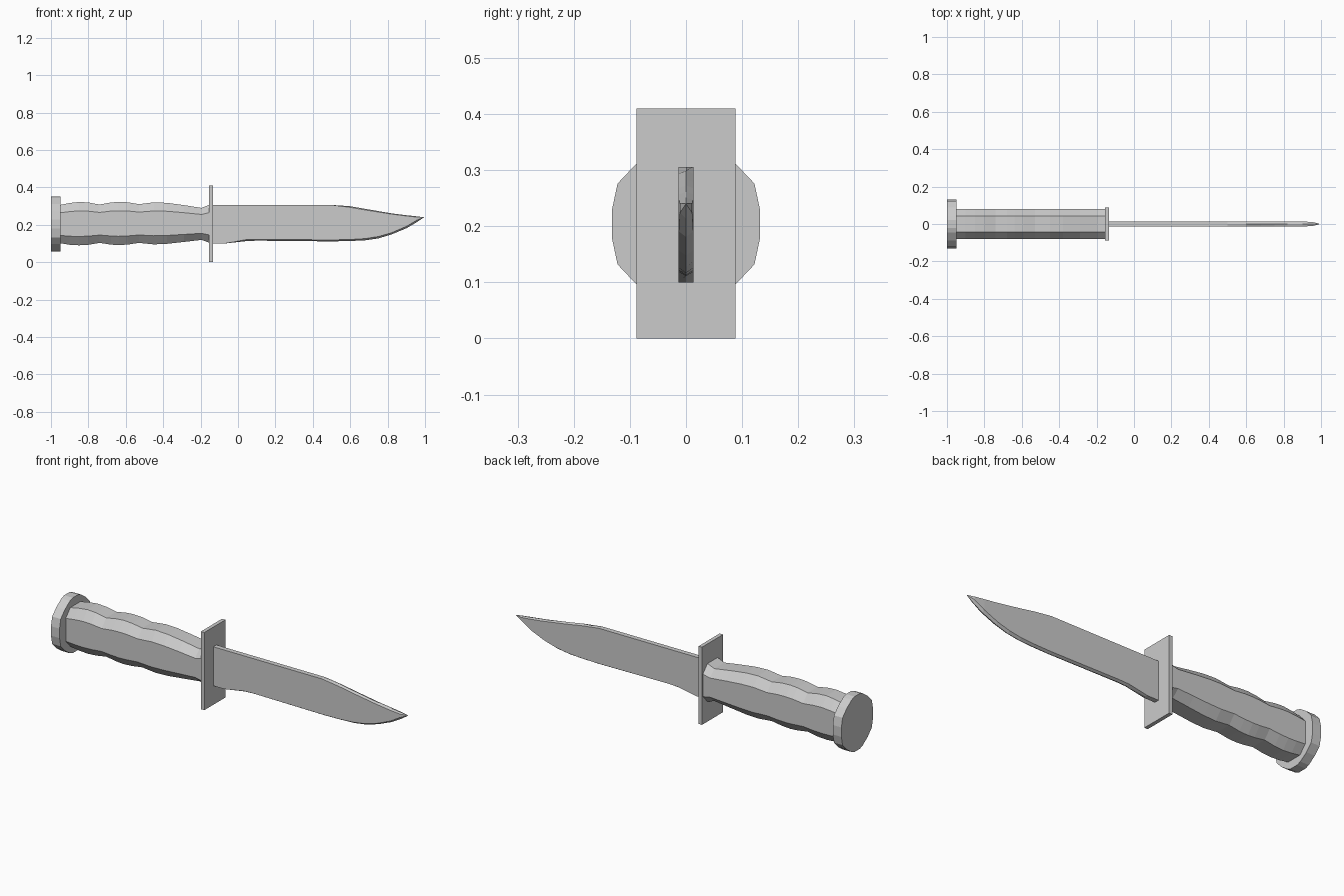
import bpy, bmesh


def loft(name, sections):
    """Skin a list of (x, [(y, z), ...]) rings and cap both ends."""
    bm = bmesh.new()
    rings = [[bm.verts.new((x, y, z)) for y, z in ring] for x, ring in sections]
    n = len(rings[0])
    for a, b in zip(rings, rings[1:]):
        for i in range(n):
            j = (i + 1) % n
            bm.faces.new((a[i], a[j], b[j], b[i]))
    bm.faces.new(rings[0])
    bm.faces.new(rings[-1])
    bmesh.ops.remove_doubles(bm, verts=bm.verts, dist=0.0003)
    bmesh.ops.recalc_face_normals(bm, faces=bm.faces)
    mesh = bpy.data.meshes.new(name)
    bm.to_mesh(mesh)
    bm.free()
    obj = bpy.data.objects.new(name, mesh)
    bpy.context.collection.objects.link(obj)
    return obj


def mirror_ring(quarter, zc):
    """Mirror a quarter outline into a full ring around height zc."""
    half = quarter + [(-y, z) for y, z in reversed(quarter)]
    return [(y, zc + z) for y, z in half] + [(y, zc - z) for y, z in reversed(half)]


# Pommel: many-sided end cap
pommel = mirror_ring([(0.132, 0.025), (0.122, 0.072), (0.088, 0.108),
                      (0.045, 0.138), (0.022, 0.146)], 0.204)
loft("pommel", [(-1.0, pommel), (-0.95, pommel)])

# Grip: eight-sided section with finger waves (x, bottom z, top z)
grip = [(-0.955, 0.102, 0.305), (-0.90, 0.093, 0.316), (-0.85, 0.09, 0.322),
        (-0.80, 0.093, 0.319), (-0.74, 0.103, 0.308), (-0.68, 0.094, 0.319),
        (-0.64, 0.091, 0.322), (-0.59, 0.094, 0.32), (-0.53, 0.103, 0.31),
        (-0.45, 0.095, 0.32), (-0.38, 0.098, 0.317), (-0.29, 0.108, 0.305),
        (-0.195, 0.119, 0.29), (-0.15, 0.103, 0.308)]
sections = []
for x, lo, hi in grip:
    h = (hi - lo) / 2
    sections.append((x, mirror_ring([(0.08, h * 0.59), (0.042, h)], (lo + hi) / 2)))
loft("grip", sections)

# Guard: flat upright plate
guard = mirror_ring([(0.088, 0.205)], 0.205)
loft("guard", [(-0.155, guard), (-0.135, guard)])

# Blade: x, cutting edge, lower bevel, upper bevel, spine, half thickness
T = 0.013
blade = [(-0.145, 0.10, 0.10, 0.306, 0.306, T), (-0.07, 0.10, 0.10, 0.306, 0.306, T),
         (0.04, 0.112, 0.12, 0.306, 0.306, T), (0.10, 0.115, 0.122, 0.306, 0.306, T),
         (0.50, 0.111, 0.119, 0.306, 0.306, T), (0.60, 0.113, 0.121, 0.293, 0.299, T),
         (0.68, 0.117, 0.126, 0.279, 0.285, T), (0.75, 0.127, 0.137, 0.268, 0.273, T),
         (0.82, 0.148, 0.157, 0.257, 0.261, T), (0.90, 0.181, 0.191, 0.247, 0.251, T),
         (0.955, 0.213, 0.224, 0.241, 0.245, 0.011), (0.995, 0.24, 0.24, 0.24, 0.24, 0)]
loft("blade", [(x, [(0, e), (t, lo), (t, hi), (0, s), (-t, hi), (-t, lo)])
               for x, e, lo, hi, s, t in blade])
